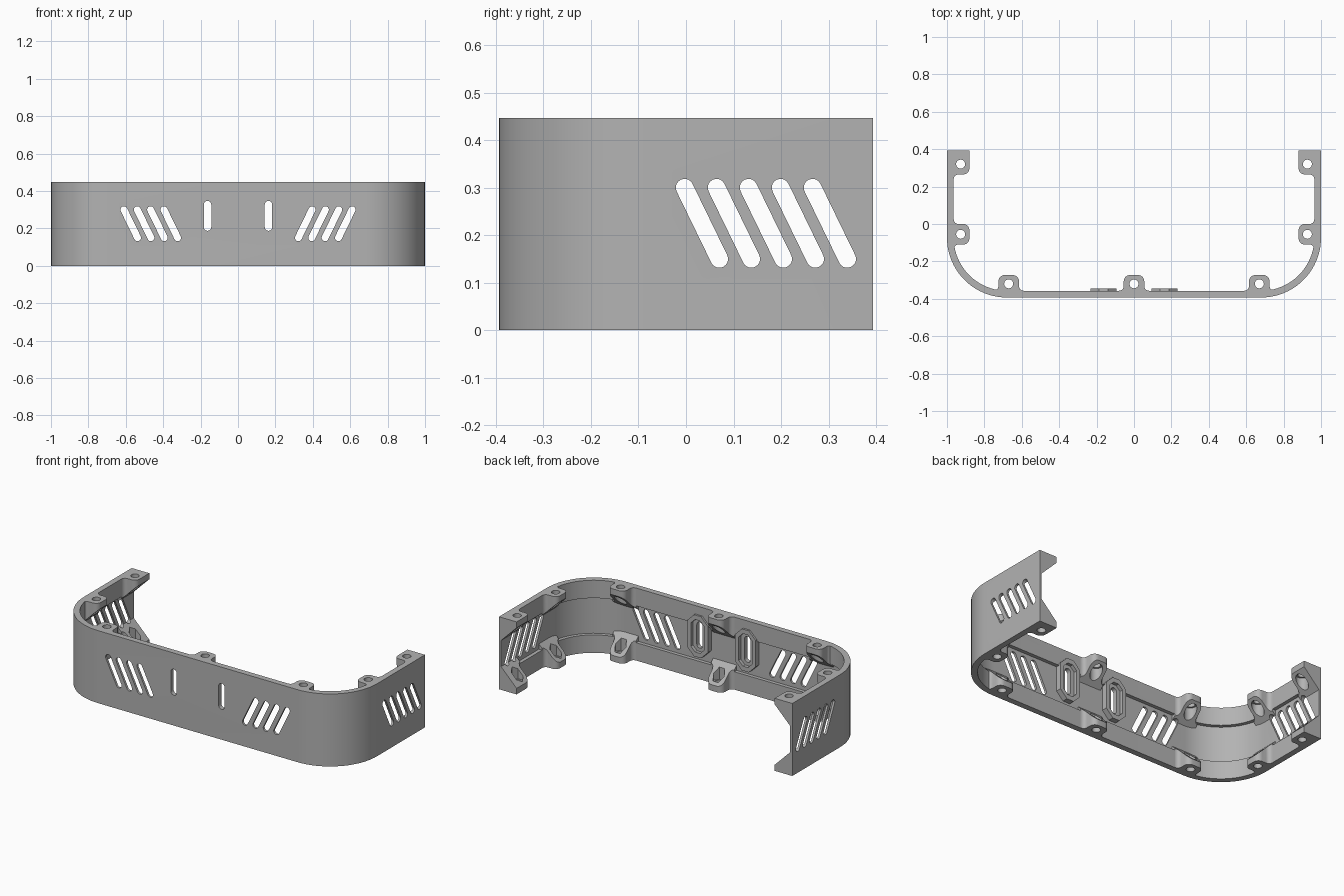
import bpy, bmesh
from math import cos, sin, radians, pi
from mathutils import Vector

H, END, R = 0.447, 0.393, 0.32      # height, half depth, corner radius
BAND, WEB, TIP = 0.036, 0.014, 0.12  # rim thickness, thin wall, boss reach

if "Cube" in bpy.data.objects:
    bpy.data.objects.remove(bpy.data.objects["Cube"])

grey = bpy.data.materials.new("plain_grey")
grey.use_nodes = True
grey.diffuse_color = (0.45, 0.45, 0.45, 1)
grey.node_tree.nodes["Principled BSDF"].inputs["Base Color"].default_value = grey.diffuse_color


def finish(name, bm):
    bmesh.ops.recalc_face_normals(bm, faces=bm.faces)
    mesh = bpy.data.meshes.new(name)
    bm.to_mesh(mesh)
    bm.free()
    obj = bpy.data.objects.new(name, mesh)
    bpy.context.collection.objects.link(obj)
    mesh.materials.append(grey)
    return obj


def loft(bm, low, high):
    """Closed solid between two matching outlines."""
    a = [bm.verts.new(p) for p in low]
    b = [bm.verts.new(p) for p in high]
    n = len(a)
    for i in range(n):
        j = (i + 1) % n
        bm.faces.new((a[i], a[j], b[j], b[i]))
    bm.faces.new(a[::-1])
    bm.faces.new(b)


def arc(cx, cy, r, start, stop, steps):
    angles = [radians(start + (stop - start) * i / steps) for i in range(steps + 1)]
    return [(cx + r * cos(a), cy + r * sin(a)) for a in angles]


# U-shaped wall with thick upper and lower bands
def wall_path(t):
    half = [(1 - t, END)] + arc(1 - R, R - END, R - t, 0, -90, 20)
    return half + [(-x, y) for x, y in reversed(half)]


def build_wall():
    bm = bmesh.new()
    section = [(0, 0), (0, H), (BAND, H), (BAND, H - 0.11), (WEB, H - 0.11),
               (WEB, 0.11), (BAND, 0.11), (BAND, 0)]
    rails = [[bm.verts.new((x, y, z)) for x, y in wall_path(t)] for t, z in section]
    for a, b in zip(rails, rails[1:] + rails[:1]):
        for i in range(len(a) - 1):
            bm.faces.new((a[i], a[i + 1], b[i + 1], b[i]))
    bm.faces.new([r[0] for r in rails])
    bm.faces.new([r[-1] for r in rails])
    return finish("wall", bm)


# Screw boss outline (along the wall, inward), with rounded tip and root
def boss_outline(at_end):
    w, root, rnd, base = 0.055, 0.025, 0.033, 0.011
    side = [(w + root, base)]
    side += arc(w + root, BAND + root, root, 270, 180, 6)
    side += arc(w - rnd, TIP - rnd, rnd, 0, 90, 6)
    left = [(-s, d) for s, d in side]
    if at_end:
        return left + [(END - 0.32, TIP), (END - 0.32, 0.001)]
    return left + side[::-1]


def on_front(x0):
    return lambda s, d: (x0 + s, d - END)


def on_arm(side, y0):
    return lambda s, d: (side * (1 - d), y0 + s)


places = [("front_middle", on_front(0), False)]
for side, word in ((1, "left"), (-1, "right")):
    places += [("front_" + word, on_front(side * 0.67), False),
               ("side_" + word, on_arm(side, -0.055), False),
               ("end_" + word, on_arm(side, 0.32), True)]


def build_boss(name, place, at_end, upper):
    bm = bmesh.new()
    outline = boss_outline(at_end)
    flip = (lambda z: H - z) if upper else (lambda z: z)
    low = [(*place(s, d), flip(0)) for s, d in outline]
    high = [(*place(s, d), flip(0.037 + TIP - d)) for s, d in outline]
    loft(bm, low, high)
    return finish(name, bm)


# Elongated six-sided bezel around each upright slot
def bezel_outline(cx, y, w, h, c):
    pts = [(w, h - c), (w - c, h), (c - w, h), (-w, h - c),
           (-w, c - h), (c - w, -h), (w - c, -h), (w, c - h)]
    return [(cx + x, y, 0.267 + z) for x, z in pts]


def build_bezel(cx, name):
    bm = bmesh.new()
    loft(bm, bezel_outline(cx, -0.385, 0.07, 0.128, 0.046),
         bezel_outline(cx, -0.345, 0.07, 0.128, 0.046))
    return finish(name, bm)


# Cutters: screw holes, nut pockets, vents and bezel recesses
def drill(bm, place, r, sides, z0, z1):
    x, y = place(0, 0.073)
    ring = arc(x, y, r, 0, 360, sides)[:-1]
    loft(bm, [(*p, z0) for p in ring], [(*p, z1) for p in ring])


def slot(bm, top, bottom, r, place):
    """Capsule slot; place maps (along, z, layer) to space."""
    (ax, az), (bx, bz) = top, bottom
    tilt = Vector((ax - bx, az - bz)).angle_signed(Vector((0, 1))) * 180 / pi
    ring = arc(ax, az, r, tilt, tilt + 180, 10) + arc(bx, bz, r, tilt + 180, tilt + 360, 10)
    loft(bm, [place(u, z, 0) for u, z in ring], [place(u, z, 1) for u, z in ring])


def build_cutter():
    bm = bmesh.new()
    for _, place, _ in places:
        drill(bm, place, 0.024, 24, -0.1, H + 0.1)
        drill(bm, place, 0.036, 6, 0.04, 0.2)
        drill(bm, place, 0.035, 24, 0.25, H - 0.04)
    for side in (1, -1):
        def front(u, z, k):
            return (side * u, -0.45 + k * 0.2, z)

        def arm(u, z, k):
            return (side * (1.05 - k * 0.22), u, z)
        for i in range(4):
            u = 0.396 + i * 0.0713
            slot(bm, (u, 0.3), (u - 0.073, 0.15), 0.0185, front)
        for i in range(5):
            u = -0.003 + i * 0.0673
            slot(bm, (u, 0.3), (u + 0.073, 0.15), 0.0185, arm)
        slot(bm, (0.163, 0.327), (0.163, 0.207), 0.02, front)
        loft(bm, bezel_outline(side * 0.163, -0.366, 0.045, 0.1, 0.028),
             bezel_outline(side * 0.163, -0.3, 0.045, 0.1, 0.028))
    cutter = finish("opening_cutter", bm)
    cutter.hide_render = True
    return cutter


parts = [build_wall(), build_bezel(0.163, "bezel_left"), build_bezel(-0.163, "bezel_right")]
for name, place, at_end in places:
    for upper in (False, True):
        level = "upper_" if upper else "lower_"
        parts.append(build_boss(level + "boss_" + name, place, at_end, upper))

# Cut all openings, then drop the cutter
cutter = build_cutter()
for obj in parts:
    mod = obj.modifiers.new("openings", 'BOOLEAN')
    mod.operation, mod.solver, mod.object = 'DIFFERENCE', 'EXACT', cutter
    mod.use_self = True
    bpy.ops.object.select_all(action='DESELECT')
    obj.select_set(True)
    bpy.context.view_layer.objects.active = obj
    bpy.ops.object.modifier_apply(modifier=mod.name)
    bpy.ops.object.shade_smooth_by_angle(angle=radians(30))
bpy.data.objects.remove(cutter)
